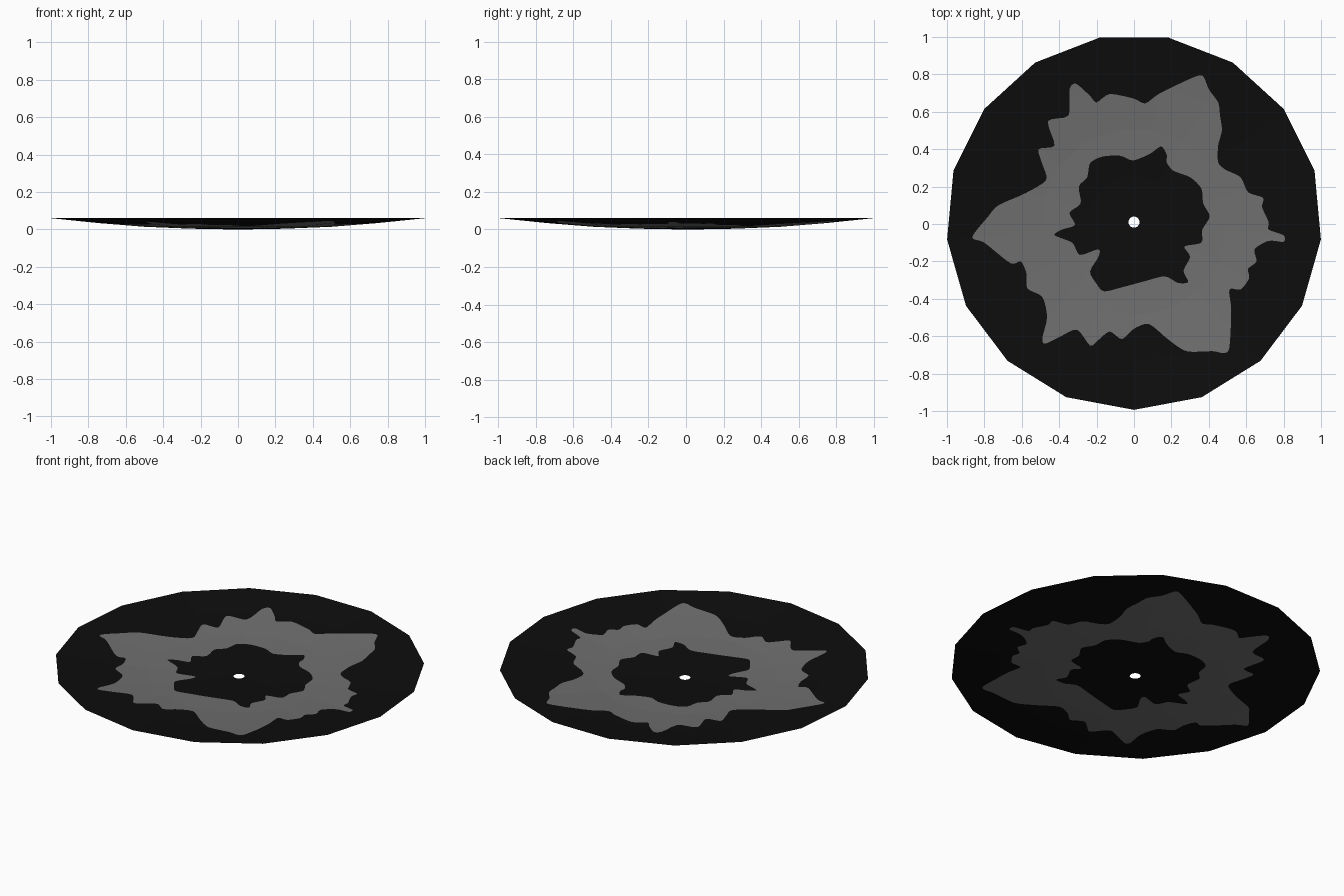
import bpy, math
from mathutils import Vector
from mathutils.geometry import delaunay_2d_cdt

if "Cube" in bpy.data.objects:
    bpy.data.objects.remove(bpy.data.objects["Cube"])

SIDES, CY, R = 17, 0.01, 1.0035
# dish profile: (radius, height)
PROFILE = [(0.03, 0.0), (0.25, 0.004), (0.5, 0.014), (0.75, 0.034), (R, 0.06)]

# outlines of the painted grey band, clockwise from the top right
OUTER = [(.37,.79),(.40,.72),(.45,.65),(.46,.58),(.47,.5),(.45,.42),(.45,.33),(.49,.29),(.57,.25),
         (.61,.17),(.69,.14),(.685,.09),(.72,.01),(.72,-.03),(.8,-.06),(.8,-.095),(.72,-.09),(.645,-.135),
         (.655,-.2),(.61,-.24),(.615,-.29),(.57,-.35),(.51,-.35),(.52,-.46),(.51,-.66),(.48,-.69),
         (.42,-.68),(.28,-.68),(.18,-.615),(.08,-.535),(0,-.56),(-.065,-.615),(-.13,-.575),(-.19,-.62),
         (-.235,-.65),(-.305,-.565),(-.4,-.605),(-.475,-.64),(-.49,-.61),(-.465,-.5),(-.49,-.39),
         (-.57,-.345),(-.575,-.265),(-.605,-.2),(-.66,-.21),(-.8,-.1),(-.865,-.07),(-.78,.04),
         (-.725,.1),(-.58,.165),(-.47,.235),(-.49,.32),(-.51,.4),(-.425,.42),(-.46,.55),(-.35,.58),
         (-.345,.72),(-.31,.75),(-.235,.685),(-.2,.65),(-.13,.695),(0,.67),(.06,.645),(.14,.7),(.32,.785)]
INNER = [(.145,.415),(.175,.37),(.175,.33),(.21,.285),(.3,.25),(.36,.19),(.37,.11),(.405,.04),(.365,-.03),
         (.36,-.1),(.27,-.12),(.3,-.175),(.265,-.25),(.29,-.31),(.235,-.315),(.165,-.28),(.06,-.305),
         (-.07,-.34),(-.16,-.36),(-.2,-.32),(-.235,-.255),(-.19,-.175),(-.19,-.135),(-.29,-.165),
         (-.33,-.1),(-.425,-.06),(-.385,-.03),(-.315,-.005),(-.345,.06),(-.285,.11),(-.295,.2),(-.25,.25),
         (-.235,.325),(-.17,.36),(-.075,.365),(-.005,.34),(.085,.375)]


def smooth(pts, steps=4):
    """Closed soft curve through the points."""
    out, n = [], len(pts)
    for i in range(n):
        a, b, c, d = (Vector(pts[(i + k) % n]) for k in (-1, 0, 1, 2))
        for s in range(steps):
            t = s / steps
            ta, tb = (c - a) * 0.4, (d - b) * 0.4
            out.append(b * (2*t**3 - 3*t*t + 1) + ta * (t**3 - 2*t*t + t)
                       + c * (3*t*t - 2*t**3) + tb * (t**3 - t*t))
    return out


def ring(r):
    return [Vector((r * math.sin(math.pi + 2*math.pi*i/SIDES),
                    CY + r * math.cos(math.pi + 2*math.pi*i/SIDES))) for i in range(SIDES)]


def inside(p, poly):
    hit = False
    for a, b in zip(poly, poly[1:] + poly[:1]):
        if (a.y > p.y) != (b.y > p.y) and p.x < (b.x - a.x) * (p.y - a.y) / (b.y - a.y) + a.x:
            hit = not hit
    return hit


def facet_radius(p):
    """Radius of the 17-sided ring that passes through p."""
    x, y = p.x, p.y - CY
    step = 2 * math.pi / SIDES
    a = math.atan2(x, y) - math.pi
    local = (a % step) - step / 2
    return math.hypot(x, y) * math.cos(local) / math.cos(step / 2)


def height(p):
    q = facet_radius(p)
    for (r0, z0), (r1, z1) in zip(PROFILE, PROFILE[1:]):
        if q <= r1 or r1 == R:
            return z0 + (z1 - z0) * min(1, max(0, (q - r0) / (r1 - r0)))


def material(name, v):
    m = bpy.data.materials.new(name)
    m.diffuse_color = (v, v, v, 1)
    m.use_nodes = True
    m.node_tree.nodes["Principled BSDF"].inputs["Base Color"].default_value = m.diffuse_color
    return m


# edges that must appear in the surface: rings, spokes and band outlines
outer, inner = smooth(OUTER), smooth(INNER)
verts, edges = [], []
for loop in [ring(r) for r, z in PROFILE] + [outer, inner]:
    base, n = len(verts), len(loop)
    verts += loop
    edges += [(base + i, base + (i + 1) % n) for i in range(n)]
for k in range(len(PROFILE) - 1):
    edges += [(k * SIDES + i, (k + 1) * SIDES + i) for i in range(SIDES)]

pts, _, tris, *_ = delaunay_2d_cdt(verts, edges, [], 0, 1e-5)

# dish surface with centre hole, coloured by the outlines
hole = ring(PROFILE[0][0])
faces, mats = [], []
for f in tris:
    c = sum((pts[i] for i in f), Vector((0, 0))) / len(f)
    if not inside(c, hole):
        faces.append(list(f))
        mats.append(1 if inside(c, outer) and not inside(c, inner) else 0)

mesh = bpy.data.meshes.new("dish")
mesh.from_pydata([(p.x, p.y, height(p)) for p in pts], [], faces)
mesh.materials.append(material("black", 0.004))
mesh.materials.append(material("grey", 0.16))
for poly, m in zip(mesh.polygons, mats):
    poly.material_index = m
mesh.update()
dish = bpy.data.objects.new("dish", mesh)
bpy.context.collection.objects.link(dish)
